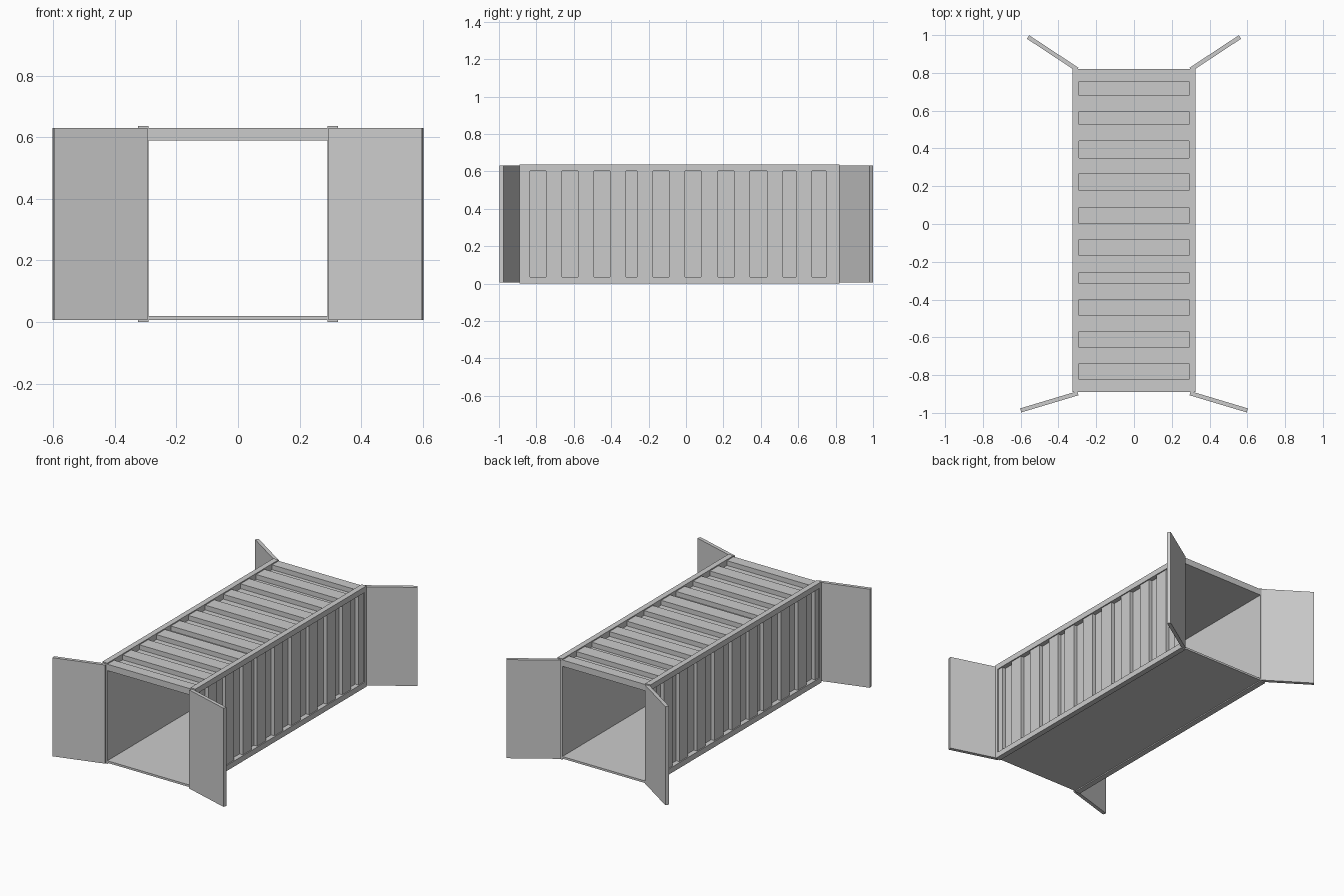
import bpy, bmesh
from mathutils import Vector

cube = bpy.data.objects.get("Cube")
if cube:
    bpy.data.objects.remove(cube, do_unlink=True)

# Single painted-steel colour
GREY = (0.6, 0.6, 0.6, 1)
steel = bpy.data.materials.new("grey_steel")
steel.use_nodes = True
steel.diffuse_color = GREY
steel.node_tree.nodes["Principled BSDF"].inputs["Base Color"].default_value = GREY

FRONT, BACK = -0.89, 0.82      # ends of the body
INNER, OUTER = 0.29, 0.325     # inside and outside of the side rails
TOP, RAIL = 0.637, 0.035       # full height, rail thickness
SKIN = 0.007                   # panels sit this far inside the rails


def prism(name, outline, sweep):
    """Extrude a closed outline of 3D points along a vector."""
    bm = bmesh.new()
    face = bm.faces.new([bm.verts.new(p) for p in outline])
    out = bmesh.ops.extrude_face_region(bm, geom=[face])
    verts = [g for g in out["geom"] if isinstance(g, bmesh.types.BMVert)]
    bmesh.ops.translate(bm, verts=verts, vec=Vector(sweep))
    bmesh.ops.recalc_face_normals(bm, faces=bm.faces)
    mesh = bpy.data.meshes.new(name)
    bm.to_mesh(mesh)
    bm.free()
    mesh.materials.append(steel)
    obj = bpy.data.objects.new(name, mesh)
    bpy.context.scene.collection.objects.link(obj)
    return obj


def box(name, lo, hi):
    (a, b, c), (d, e, f) = lo, hi
    return prism(name, [(a, b, c), (d, b, c), (d, e, c), (a, e, c)], (0, 0, f - c))


def ribbed(slots, inside, groove, outside):
    """Lengthwise section of a panel with square grooves in its outer face."""
    pts = [(FRONT, inside), (FRONT, outside)]
    for a, b in slots:
        pts += [(a, outside), (a, groove), (b, groove), (b, outside)]
    return pts + [(BACK, outside), (BACK, inside)]


# Groove positions along the body
wall_slots = [(-.834, -.749), (-.663, -.578), (-.492, -.406), (-.32, -.262),
              (-.176, -.09), (-.005, .08), (.17, .257), (.342, .433),
              (.519, .588), (.674, .749)]
roof_slots = [(-.823, -.738), (-.653, -.569), (-.484, -.4), (-.315, -.257),
              (-.167, -.082), (.003, .087), (.177, .267), (.35, .44),
              (.526, .595), (.68, .754)]

# Floor and grooved roof
box("floor", (-INNER, FRONT, SKIN), (INNER, BACK, 0.02))
roof = ribbed(roof_slots, 0.59, 0.6, TOP - SKIN)
prism("roof", [(-0.295, y, z) for y, z in roof], (0.59, 0, 0))

wall = ribbed(wall_slots, INNER, INNER + 0.005, OUTER - SKIN)
for side, s in (("left", 1), ("right", -1)):
    # Grooved side wall between the rails
    prism(side + "_wall", [(s * x, y, RAIL) for y, x in wall], (0, 0, TOP - 2 * RAIL + 0.005))

    # Long rails and corner posts
    x0, x1 = sorted((s * INNER, s * OUTER))
    box(side + "_bottom_rail", (x0, FRONT, 0), (x1, BACK, RAIL))
    box(side + "_top_rail", (x0, FRONT, TOP - RAIL), (x1, BACK, TOP))
    box(side + "_front_post", (x0, FRONT, RAIL), (x1, FRONT + 0.02, TOP - RAIL))
    box(side + "_back_post", (x0, BACK - 0.02, RAIL), (x1, BACK, TOP - RAIL))

    # Doors swung open at both ends
    for end, hinge, tip in (("front", (0.297, -0.896), (0.6, -0.987)),
                            ("back", (0.3, 0.818), (0.561, 0.99))):
        h = Vector((s * hinge[0], hinge[1], SKIN))
        t = Vector((s * tip[0], tip[1], SKIN))
        n = (t - h).cross(Vector((0, 0, 1))).normalized() * 0.011
        prism(side + "_" + end + "_door", [h - n, t - n, t + n, h + n],
              (0, 0, TOP - 2 * SKIN))
